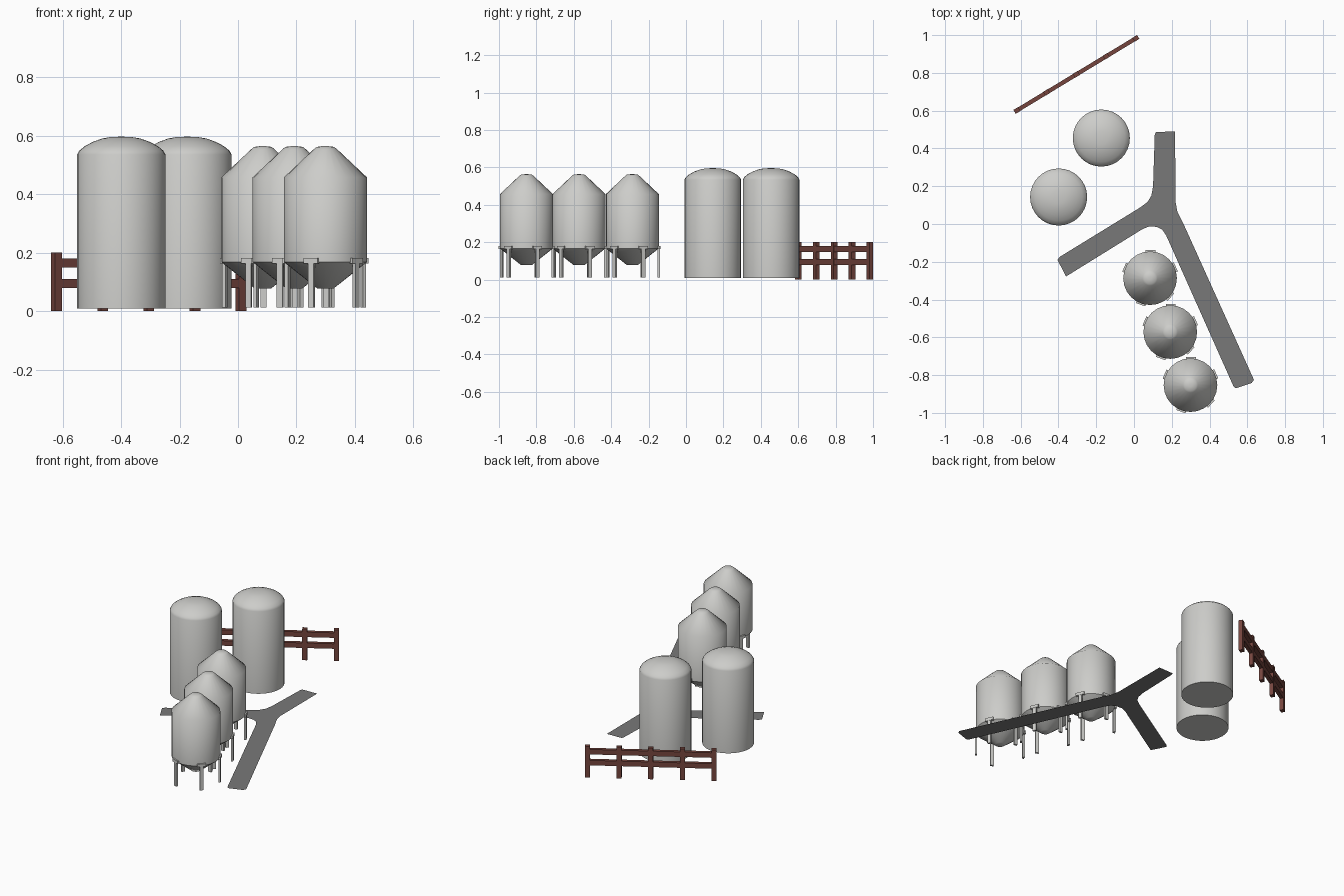
import bpy, bmesh
from math import sin, cos, pi, radians, atan2
from mathutils import Vector, Matrix

cube = bpy.data.objects.get("Cube")
if cube:
    bpy.data.objects.remove(cube, do_unlink=True)


def make_material(name, rgb):
    mat = bpy.data.materials.new(name)
    mat.use_nodes = True
    color = (*rgb, 1)
    mat.diffuse_color = color
    mat.node_tree.nodes["Principled BSDF"].inputs["Base Color"].default_value = color
    return mat


metal = make_material("pale_metal", (0.61, 0.61, 0.59))
asphalt = make_material("grey_asphalt", (0.19, 0.19, 0.19))
wood = make_material("red_brown_wood", (0.18, 0.06, 0.048))


def finish(name, bm, mat, smooth=None):
    mesh = bpy.data.meshes.new(name)
    bm.to_mesh(mesh)
    bm.free()
    mesh.materials.append(mat)
    ob = bpy.data.objects.new(name, mesh)
    bpy.context.collection.objects.link(ob)
    if smooth:
        bpy.ops.object.select_all(action="DESELECT")
        ob.select_set(True)
        bpy.context.view_layer.objects.active = ob
        bpy.ops.object.shade_smooth_by_angle(angle=radians(smooth))
    return ob


def lathe(name, profile, sides, center, mat):
    """Closed solid turned around a vertical axis; profile is (radius, z)."""
    bm = bmesh.new()
    rings = [[bm.verts.new((center[0] + r * cos(2 * pi * i / sides),
                            center[1] + r * sin(2 * pi * i / sides), z))
              for i in range(sides)] for r, z in profile]
    for low, high in zip(rings, rings[1:]):
        for i in range(sides):
            j = (i + 1) % sides
            bm.faces.new((low[i], low[j], high[j], high[i]))
    bm.faces.new(rings[0][::-1])
    bm.faces.new(rings[-1])
    return finish(name, bm, mat, 50)


def add_box(bm, size, frame, offset):
    """Box of the given size placed at an offset within a frame."""
    bmesh.ops.create_cube(bm, size=1, matrix=frame @ Matrix.Translation(offset)
                          @ Matrix.Diagonal((*size, 1)))


# Tall domed silos
SILO = [(0.151, 0.008), (0.151, 0.535), (0.144, 0.548), (0.126, 0.563),
        (0.098, 0.578), (0.065, 0.59), (0.035, 0.595), (0.006, 0.596)]
for n, center in enumerate([(-0.399, 0.143), (-0.173, 0.455)], 1):
    lathe(f"tall_silo_{n}", SILO, 32, center, metal)

# Hopper bins with conical ends, each on a ring of T-shaped legs
HOPPER = [(0.028, 0.077), (0.142, 0.167), (0.142, 0.457),
          (0.04, 0.553), (0.03, 0.561), (0.008, 0.564)]
LEG_ANGLES = (-110, -42, 24, 89, 157)
for n, center in enumerate([(0.085, -0.287), (0.192, -0.572), (0.299, -0.853)], 1):
    lathe(f"hopper_bin_{n}", HOPPER, 24, center, metal)
    bm = bmesh.new()
    for angle in LEG_ANGLES:
        frame = Matrix.Translation((*center, 0)) @ Matrix.Rotation(radians(angle), 4, "Z")
        add_box(bm, (0.012, 0.021, 0.155), frame, (0.141, 0, 0.0895))
        add_box(bm, (0.016, 0.052, 0.018), frame, (0.141, 0, 0.172))
    finish(f"hopper_legs_{n}", bm, metal)

# Forked road: one flat sheet, outlined counterclockwise
ROAD_HEIGHT = 0.03
ROAD = [(0.11, 0.475), (0.101, 0.2), (0.092, 0.15), (0.072, 0.117), (0.032, 0.087),
        (-0.395, -0.175), (-0.405, -0.19), (-0.36, -0.278),
        (0.045, -0.027), (0.08, -0.013), (0.12, -0.015), (0.15, -0.03), (0.17, -0.06),
        (0.527, -0.86), (0.54, -0.87), (0.623, -0.842), (0.635, -0.825),
        (0.26, 0.005), (0.23, 0.065), (0.219, 0.12), (0.218, 0.49), (0.116, 0.487)]
bm = bmesh.new()
bm.faces.new([bm.verts.new((x, y, ROAD_HEIGHT)) for x, y in ROAD])
finish("forked_road", bm, asphalt)

# Wooden fence: five posts and two rails along a diagonal
start, end = Vector((-0.62, 0.601, 0)), Vector((0.01, 0.983, 0))
span = end - start
frame = Matrix.Translation(start) @ Matrix.Rotation(atan2(span.y, span.x), 4, "Z")
bm = bmesh.new()
for i in range(5):
    add_box(bm, (0.029, 0.024, 0.2), frame, (span.length * i / 4, 0, 0.1))
finish("fence_posts", bm, wood)
bm = bmesh.new()
for z in (0.094, 0.164):
    add_box(bm, (span.length, 0.022, 0.032), frame, (span.length / 2, 0, z))
finish("fence_rails", bm, wood)
